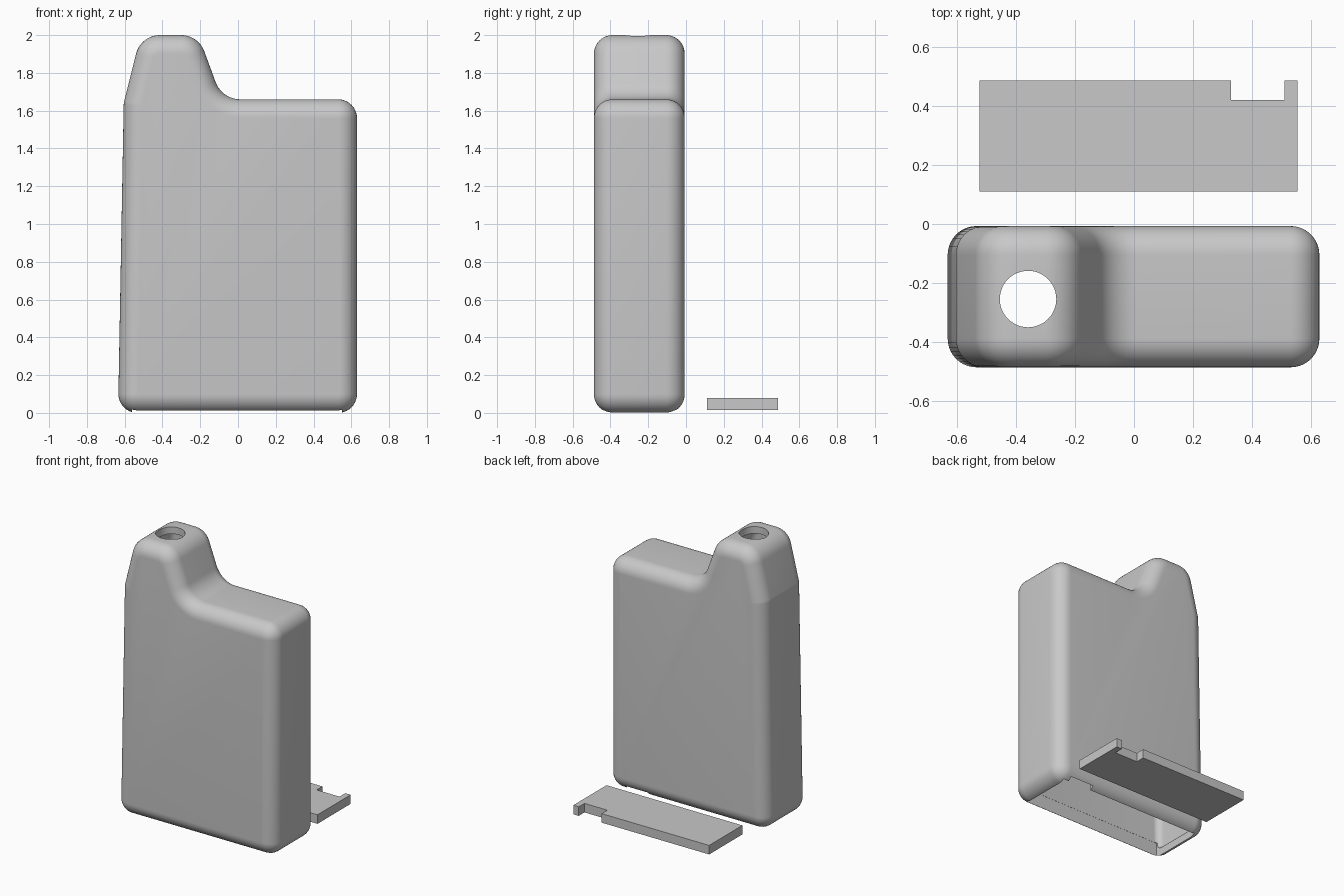
import bpy, bmesh, math
from mathutils import Vector

if "Cube" in bpy.data.objects:
    bpy.data.objects.remove(bpy.data.objects["Cube"])

grey = bpy.data.materials.new("light_grey")
grey.diffuse_color = (0.58, 0.58, 0.58, 1)
grey.use_nodes = True
grey.node_tree.nodes["Principled BSDF"].inputs["Base Color"].default_value = grey.diffuse_color

# Bottle outline in x, z (counter-clockwise) with the radius of each corner
OUTLINE = [(-0.635, 0, 0.10), (0.63, 0, 0.10), (0.63, 1.66, 0.10), (-0.085, 1.66, 0.14),
           (-0.21, 2.0, 0.13), (-0.515, 2.0, 0.13), (-0.605, 1.64, 0.101)]
Y0, Y1 = -0.487, -0.007


def outline(inset, steps=10):
    """Rounded outline moved inwards by inset."""
    pts, n = [], len(OUTLINE)
    for i in range(n):
        p = Vector(OUTLINE[i][:2])
        r = OUTLINE[i][2]
        a = (p - Vector(OUTLINE[i - 1][:2])).normalized()
        b = (Vector(OUTLINE[(i + 1) % n][:2]) - p).normalized()
        na, nb = Vector((a.y, -a.x)), Vector((b.y, -b.x))
        cross = a.x * b.y - a.y * b.x
        s = 1 if cross > 0 else -1
        turn = math.atan2(cross, a.dot(b))
        centre = p - s * r * (na + nb) / (1 + na.dot(nb))
        for k in range(steps + 1):
            t = turn * k / steps
            c, d = math.cos(t), math.sin(t)
            nv = Vector((na.x * c - na.y * d, na.x * d + na.y * c))
            pts.append(centre + s * (r - s * inset) * nv)
    return pts


def make_object(name, bm):
    bmesh.ops.recalc_face_normals(bm, faces=bm.faces[:])
    me = bpy.data.meshes.new(name)
    bm.to_mesh(me)
    bm.free()
    me.materials.append(grey)
    ob = bpy.data.objects.new(name, me)
    bpy.context.collection.objects.link(ob)
    return ob


def rounded_slab(name, wall, fillet, steps=10):
    """Outline lofted along y with rounded front and back rims."""
    bm = bmesh.new()
    layers = []
    for k in range(steps + 1):
        t = math.pi / 2 * k / steps
        layers.append((wall + fillet * (1 - math.sin(t)), wall + fillet * (1 - math.cos(t))))
    spec = [(d, Y0 + y) for d, y in layers] + [(d, Y1 - y) for d, y in reversed(layers)]
    rings = [[bm.verts.new((p.x, y, p.y)) for p in outline(d)] for d, y in spec]
    for r1, r2 in zip(rings, rings[1:]):
        for i in range(len(r1)):
            j = (i + 1) % len(r1)
            bm.faces.new((r1[i], r1[j], r2[j], r2[i]))
    bm.faces.new(rings[0])
    bm.faces.new(rings[-1])
    return make_object(name, bm)


def prism(name, pts, z0, z1):
    bm = bmesh.new()
    f = bm.faces.new([bm.verts.new((x, y, z0)) for x, y in pts])
    ext = bmesh.ops.extrude_face_region(bm, geom=[f])
    for v in ext["geom"]:
        if isinstance(v, bmesh.types.BMVert):
            v.co.z = z1
    return make_object(name, bm)


def rect(x0, x1, y0, y1):
    return [(x0, y0), (x1, y0), (x1, y1), (x0, y1)]


def cut(ob, cutter):
    cutter.hide_render = True
    m = ob.modifiers.new("cut", 'BOOLEAN')
    m.operation, m.solver, m.object = 'DIFFERENCE', 'EXACT', cutter
    bpy.context.view_layer.objects.active = ob
    bpy.ops.object.modifier_apply(modifier=m.name)
    bpy.data.objects.remove(cutter)


# Hollow bottle body
body = rounded_slab("bottle_body", 0.0, 0.098)
cut(body, rounded_slab("cavity_cutter", 0.05, 0.047))

# Bottom opening with a latch notch in the back wall
cut(body, prism("opening_cutter",
                [(-0.56, -0.438), (0.55, -0.438), (0.55, -0.056), (0.51, -0.056),
                 (0.51, -0.03), (0.325, -0.03), (0.325, -0.056), (-0.56, -0.056)], -0.1, 0.11))

# Round mouth on the neck
mouth = [(-0.36 + 0.096 * math.cos(math.tau * i / 48), -0.255 + 0.096 * math.sin(math.tau * i / 48))
         for i in range(48)]
cut(body, prism("mouth_cutter", mouth, 1.8, 2.1))

# Loose bottom lid with its notch
lid = prism("bottom_lid",
            [(-0.525, 0.11), (0.555, 0.11), (0.555, 0.487), (0.512, 0.487), (0.512, 0.422),
             (0.33, 0.422), (0.33, 0.487), (-0.525, 0.487)], 0.015, 0.08)

# Smooth shading with sharp edges kept
bpy.ops.object.select_all(action='DESELECT')
for ob in (body, lid):
    ob.select_set(True)
bpy.context.view_layer.objects.active = body
bpy.ops.object.shade_smooth_by_angle(angle=math.radians(30))
